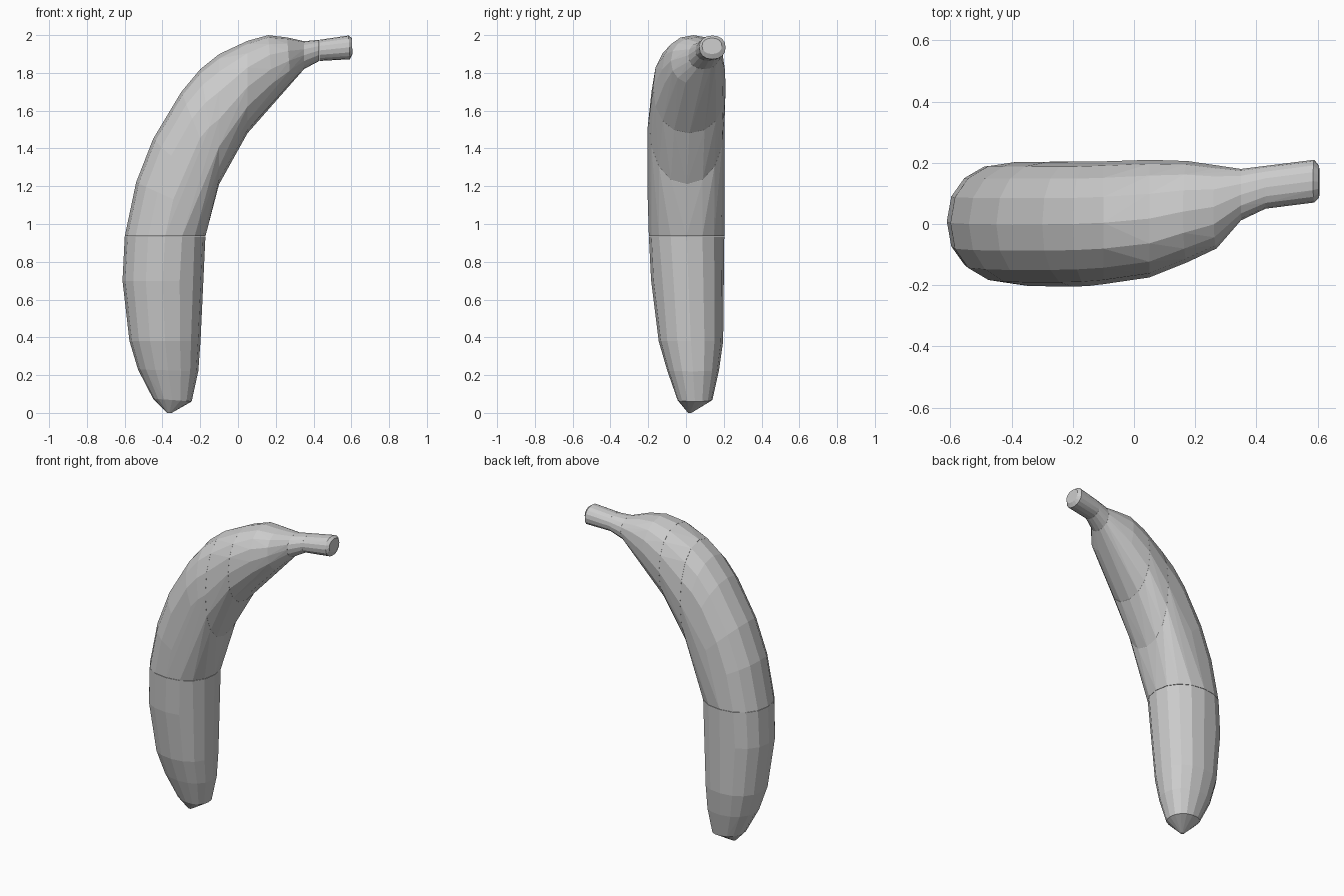
import bpy, bmesh, math
from mathutils import Vector

if "Cube" in bpy.data.objects:
    bpy.data.objects.remove(bpy.data.objects["Cube"])

SIDES = 16


def ring(section):
    """Rounded cross-section between an outer and inner profile point (x, z)."""
    ox, oz, ix, iz, y0, y1 = section
    a = Vector((ox, (y0 + y1) / 2, oz))
    b = Vector((ix, (y0 + y1) / 2, iz))
    mid, half, hy = (a + b) / 2, (a - b) / 2, (y1 - y0) / 2
    pts = []
    for i in range(SIDES):
        t = 2 * math.pi * i / SIDES
        c, s = math.cos(t), math.sin(t)
        c = math.copysign(abs(c) ** 0.9, c)
        s = math.copysign(abs(s) ** 0.9, s)
        pts.append(mid + half * c + Vector((0, hy * s, 0)))
    return pts


def segment(name, sections):
    """Closed faceted segment wrapped around its cross-sections."""
    bm = bmesh.new()
    for sec in sections:
        for p in ring(sec):
            bm.verts.new(p)
    bmesh.ops.remove_doubles(bm, verts=bm.verts[:], dist=0.002)
    bmesh.ops.convex_hull(bm, input=bm.verts[:])
    loose = [v for v in bm.verts if not v.link_faces]
    bmesh.ops.delete(bm, geom=loose, context='VERTS')
    bmesh.ops.dissolve_limit(bm, angle_limit=math.radians(2),
                             verts=bm.verts[:], edges=bm.edges[:])
    # hairline gap between neighbouring segments
    mid = sum((v.co for v in bm.verts), Vector()) / len(bm.verts)
    for v in bm.verts:
        v.co = mid + (v.co - mid) * 0.998
    bmesh.ops.recalc_face_normals(bm, faces=bm.faces[:])
    mesh = bpy.data.meshes.new(name)
    bm.to_mesh(mesh)
    bm.free()
    obj = bpy.data.objects.new(name, mesh)
    bpy.context.collection.objects.link(obj)


# Seam sections: outer x, outer z, inner x, inner z, y min, y max
waist = (-0.60, 0.935, -0.172, 0.935, -0.197, 0.203)
bend = (-0.10, 1.90, -0.10, 1.21, -0.197, 0.205)
shoulder = (0.05, 1.97, 0.05, 1.48, -0.175, 0.21)
neck_base = (0.35, 1.968, 0.35, 1.82, 0.012, 0.18)
stem_base = (0.43, 1.975, 0.43, 1.863, 0.05, 0.19)

# Lower body with blunt tip
segment("lower_body", [
    (-0.375, 0.0, -0.35, 0.0, 0.01, 0.03),
    (-0.45, 0.075, -0.245, 0.06, -0.045, 0.14),
    (-0.53, 0.23, -0.21, 0.22, -0.10, 0.175),
    (-0.575, 0.38, -0.198, 0.38, -0.145, 0.197),
    (-0.612, 0.70, -0.185, 0.70, -0.185, 0.202),
    waist])

# Curved middle body
segment("middle_body", [
    waist,
    (-0.54, 1.22, -0.145, 1.04, -0.203, 0.203),
    (-0.45, 1.45, -0.12, 1.14, -0.205, 0.203),
    (-0.30, 1.70, -0.102, 1.21, -0.205, 0.203),
    (-0.20, 1.82, -0.10, 1.21, -0.203, 0.203),
    bend])

segment("bend_body", [bend, shoulder])

# Tapering upper body
segment("upper_body", [
    shoulder,
    (0.16, 2.0, 0.19, 1.64, -0.125, 0.206),
    (0.26, 1.988, 0.28, 1.74, -0.08, 0.192),
    neck_base])

# Neck and stem
segment("neck", [neck_base, stem_base])
segment("stem", [
    stem_base,
    (0.585, 1.998, 0.593, 1.872, 0.07, 0.21),
    (0.603, 1.985, 0.606, 1.90, 0.085, 0.19)])
